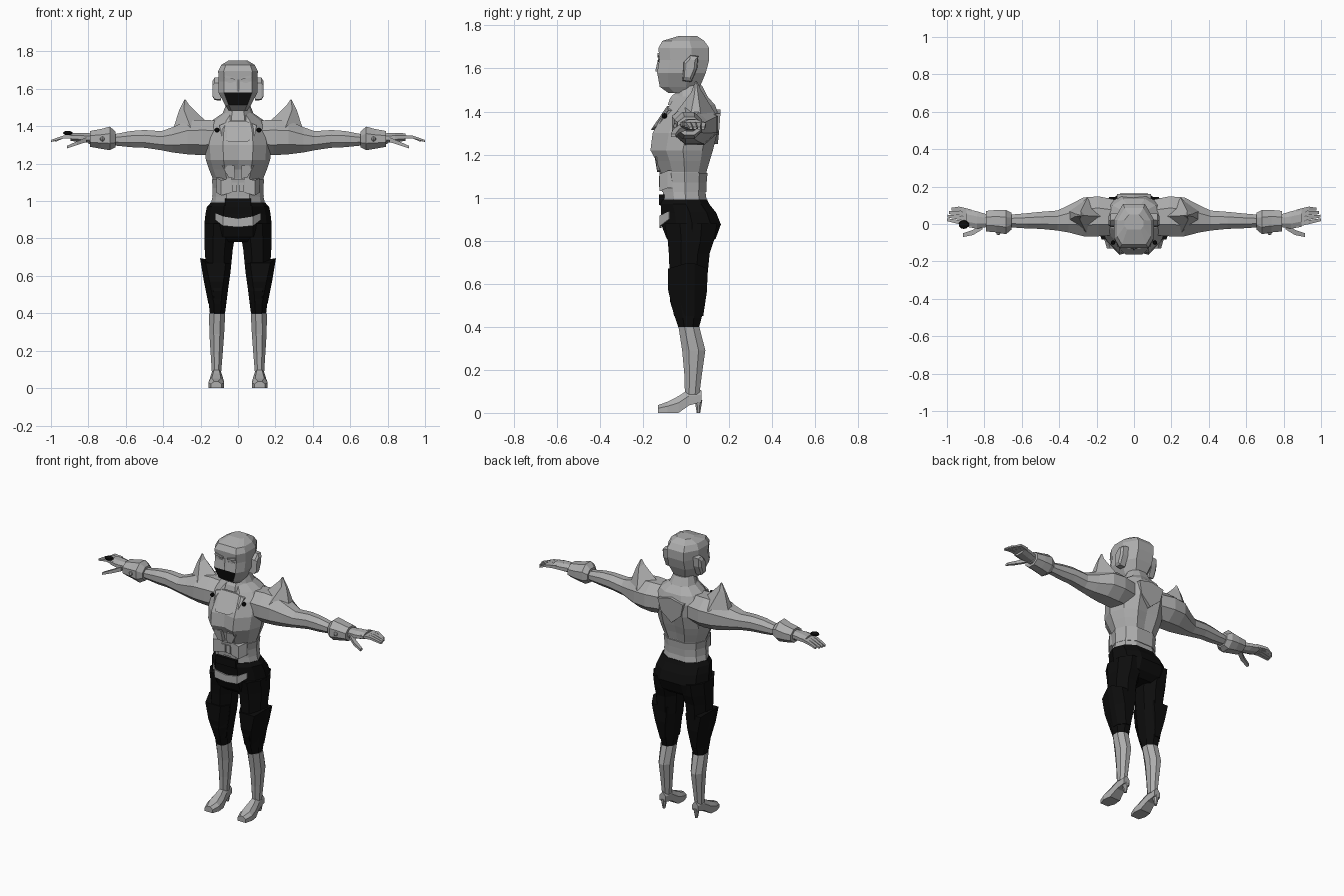
import bpy, bmesh, math
from mathutils import Vector


def material(name, v):
    m = bpy.data.materials.new(name)
    m.diffuse_color = (v, v, v, 1)
    return m


GREY = material("light grey", 0.42)
BLACK = material("black", 0.004)


def loft(name, rings, mat=GREY, paint=None):
    """Skin a list of equal-length closed rings and cap both ends."""
    bm = bmesh.new()
    vs = [[bm.verts.new(p) for p in r] for r in rings]
    n = len(rings[0])
    for i in range(len(vs) - 1):
        for j in range(n):
            k = (j + 1) % n
            f = bm.faces.new((vs[i][j], vs[i][k], vs[i + 1][k], vs[i + 1][j]))
            if paint and paint(f.calc_center_median()):
                f.material_index = 1
    bm.faces.new(vs[0])
    bm.faces.new(vs[-1])
    bmesh.ops.recalc_face_normals(bm, faces=bm.faces)
    me = bpy.data.meshes.new(name)
    bm.to_mesh(me)
    bm.free()
    me.materials.append(mat)
    me.materials.append(BLACK)
    ob = bpy.data.objects.new(name, me)
    bpy.context.collection.objects.link(ob)
    return ob


def body_ring(z, w, yf, yb, notch=0.0, cx=0.0):
    """Twelve-sided body section with a broad front and back."""
    d = yb - yf
    half = [(.45, yf), (.85, yf + .25 * d), (1, yf + .52 * d), (.82, yb - .17 * d), (.42, yb)]
    pts = [(cx, yf + notch, z)] + [(cx + a * w, y, z) for a, y in half]
    return pts + [(cx, yb - notch * .4, z)] + [(cx - a * w, y, z) for a, y in reversed(half)]


def head_ring(z, w, yf, yb):
    d = yb - yf
    half = [(.72, yf), (1, yf + .22 * d), (1, yb - .35 * d), (.55, yb)]
    return [(a * w, y, z) for a, y in half] + [(-a * w, y, z) for a, y in reversed(half)]


def oct_z(z, x0, x1, y0, y1, s=1):
    """Eight-sided section of an upright limb."""
    return [(s * ((x0 + x1) / 2 + (x1 - x0) / 2 * 1.08 * math.cos(a)),
             (y0 + y1) / 2 + (y1 - y0) / 2 * 1.08 * math.sin(a), z)
            for a in [math.pi / 8 + i * math.pi / 4 for i in range(8)]]


def oct_x(x, y0, y1, z0, z1, s=1):
    """Eight-sided section of a sideways limb."""
    return [(s * x, p[0], p[1]) for p in [(q[0], q[1]) for q in oct_z(0, y0, y1, z0, z1)]]


def box(name, x, y, z, mat=GREY):
    return loft(name, [[(x[0], y[0], h), (x[1], y[0], h), (x[1], y[1], h), (x[0], y[1], h)] for h in z], mat)


def finger(name, pts, r, s):
    """Tapered four-sided finger along a short path."""
    rings = []
    for i, p in enumerate(pts):
        q = r * (1 - .22 * i)
        rings.append([(s * p[0], p[1] + a * q, p[2] + b * q * .7)
                      for a, b in ((-1, -1), (1, -1), (1, 1), (-1, 1))])
    return loft(name, rings)


# Torso and neck
loft("torso", [body_ring(*r) for r in [
    (.96, .150, -.105, .100, .0), (1.03, .135, -.108, .090, .004), (1.12, .135, -.118, .095, .012),
    (1.17, .155, -.138, .110, .025), (1.22, .172, -.165, .125, .022), (1.30, .178, -.155, .145, .02),
    (1.38, .168, -.112, .152, .01), (1.43, .140, -.075, .135, .0), (1.47, .082, -.055, .100, .0),
    (1.52, .062, -.045, .075, .0)]])
loft("neck_collar", [body_ring(z, w, f, b) for z, w, f, b in [
    (1.43, .080, -.085, .10), (1.46, .074, -.075, .095), (1.48, .066, -.06, .085)]])
# Waist belt and its front plates
loft("belt", [body_ring(z, w, f, b) for z, w, f, b in [
    (1.025, .138, -.112, .094), (1.07, .135, -.116, .096), (1.115, .140, -.122, .100)]])
for s in (-1, 1):
    loft("belt_plate", [[(s * .035, -.122, z0), (s * .09, -.122, z0 - .015), (s * .115, -.085, z0),
                         (s * .115, -.06, z0), (s * .035, -.09, z0)] for z0 in (1.045, 1.125)])
    loft("abdomen_plate", [[(s * .005, y, 1.05), (s * .032, y, 1.05), (s * .032, y, 1.10),
                            (s * .005, y, 1.10)] for y in (-.126, -.1)])
    # Lower chest muscle
    loft("rib_plate", [[(s * .015, y, 1.12), (s * .05, y, 1.125), (s * .085, y - .008, 1.19),
                        (s * .02, y - .012, 1.19)] for y in (-.134, -.10)])
    # Collar studs
    bpy.ops.mesh.primitive_uv_sphere_add(segments=8, ring_count=5, radius=.013, location=(s * .112, -.1, 1.38))
    bpy.context.object.name = "collar_stud"
    bpy.context.object.data.materials.append(BLACK)

# Bib plate on the upper chest
bib = [(-.10, 1.405), (-.085, 1.34), (-.045, 1.315), (.045, 1.315), (.085, 1.34), (.10, 1.405), (.05, 1.425), (-.05, 1.425)]
loft("chest_bib", [[(x, -.108 - (1.39 - z) * .68 - o + .02 * (abs(x) > .07), z) for x, z in bib] for o in (.004, -.03)])

# Head with a dark mouth cover
loft("head", [head_ring(*r) for r in [
    (1.485, .050, -.080, .045), (1.515, .070, -.122, .065), (1.580, .104, -.134, .092),
    (1.640, .104, -.124, .108), (1.695, .106, -.128, .108), (1.728, .090, -.110, .085),
    (1.752, .050, -.030, .050)]],
    paint=lambda c: c.y < -.11 and 1.52 < c.z < 1.57 and abs(c.x) < .02)
loft("nose", [[(-.012, -.128, z), (0, y, z), (.012, -.128, z)] for z, y in ((1.585, -.143), (1.65, -.129))])
for s in (-1, 1):
    loft("brow", [[(s * .015, y, 1.65), (s * .075, y, 1.66), (s * .07, y, 1.673), (s * .015, y, 1.66)]
                  for y in (-.133, -.11)])
    loft("eye", [[(s * .02, y, 1.637), (s * .045, y, 1.63), (s * .068, y, 1.64), (s * .045, y, 1.646)]
                 for y in (-.129, -.11)])
    loft("ear_guard", [[(s * x, .01 + a * k, 1.6 + b * k) for a, b in
                        ((-.025, -.055), (.015, -.06), (.04, .0), (.045, .055), (.01, .06), (-.02, .03))]
                       for x, k in ((.09, 1.05), (.125, 1), (.136, .7))])

# Hips, belt buckle and pale front patch
loft("hips", [body_ring(*r) for r in [
    (.992, .145, -.110, .098), (.97, .166, -.118, .108), (.93, .174, -.115, .140), (.875, .180, -.115, .162),
    (.81, .178, -.090, .138), (.78, .10, -.06, .10)]], BLACK)
box("buckle", (-.07, .07), (-.125, -.08), (.965, 1.015), BLACK)
patch = [(-.12, -.08, .935, .90), (-.08, -.122, .918, .868), (0, -.123, .905, .86),
         (.08, -.122, .918, .868), (.12, -.08, .935, .90)]
loft("front_patch", [[(x, y, t), (x, y, b), (x, y + .009, b), (x, y + .009, t)] for x, y, t, b in patch])

for s in (-1, 1):
    # Trouser leg
    loft("trouser_leg", [oct_z(*r, s) for r in [
        (.88, .02, .178, -.10, .145), (.80, .018, .180, -.085, .13), (.74, .028, .178, -.08, .11),
        (.62, .040, .170, -.075, .098), (.52, .054, .162, -.075, .09), (.44, .064, .155, -.05, .072),
        (.395, .070, .150, -.035, .06)]], BLACK)
    # Flared thigh guard
    loft("thigh_guard", [[(s * x, y, z + t * (x > .18)) for x, y in
                          ((x0, -.03), (x0 + .03, y0), (x1 - .03, y0), (x1, 0), (x1, .04), (x1 - .03, y1), (x0 + .03, y1))]
                         for z, x0, x1, y0, y1, t in [(.67, .036, .203, -.083, .10, .025),
                                                      (.57, .048, .182, -.083, .098, 0),
                                                      (.45, .064, .158, -.055, .08, 0)]], BLACK)
    # Boot shaft
    loft("boot_shaft", [oct_z(*r, s) for r in [
        (.40, .068, .155, -.035, .062), (.29, .074, .153, -.018, .09), (.18, .082, .146, -.008, .074),
        (.085, .090, .140, -.005, .062)]])
    # Foot and heel
    loft("boot_foot", [[(s * x0, y, z0), (s * x1, y, z0), (s * x1, y, z0 + .6 * (z1 - z0)),
                        (s * (x1 - .018), y, z1), (s * (x0 + .018), y, z1), (s * x0, y, z0 + .6 * (z1 - z0))]
                       for y, x0, x1, z0, z1 in [(-.130, .088, .145, 0, .036), (-.085, .074, .158, 0, .052),
                                                 (-.035, .078, .152, 0, .078), (.015, .088, .142, .035, .11),
                                                 (.072, .094, .136, .05, .105)]])
    loft("boot_heel", [oct_z(z, .115 - r, .115 + r, .058 - r, .058 + r, s) for z, r in ((0, .008), (.06, .018))])

    # Arm
    loft("arm", [oct_x(*r, s) for r in [
        (.10, -.06, .13, 1.25, 1.43), (.19, -.066, .148, 1.245, 1.435), (.27, -.066, .142, 1.25, 1.43),
        (.35, -.045, .10, 1.26, 1.395), (.41, -.035, .072, 1.272, 1.374), (.50, -.026, .065, 1.285, 1.38),
        (.57, -.024, .058, 1.288, 1.375), (.66, -.018, .05, 1.297, 1.358), (.80, -.015, .05, 1.305, 1.36)]])
    # Shoulder spike
    loft("shoulder_spike", [[(s * x, y, z) for x, y, z in q] for q in (
        ((.165, .04, 1.42), (.25, -.055, 1.385), (.35, .02, 1.375), (.35, .07, 1.375), (.25, .14, 1.385)),
        ((.262, .045, 1.515), (.29, .025, 1.49), (.315, .04, 1.485), (.315, .055, 1.485), (.285, .07, 1.50)),
        ((.280, .045, 1.542), (.284, .042, 1.542), (.287, .044, 1.542), (.287, .048, 1.542), (.283, .05, 1.542)))])
    # Wrist cuff with a stud
    loft("wrist_cuff", [oct_x(*r, s) for r in [
        (.655, -.03, .06, 1.288, 1.372), (.685, -.055, .075, 1.272, 1.398), (.735, -.045, .075, 1.28, 1.385),
        (.79, -.04, .07, 1.29, 1.375)]])
    bpy.ops.mesh.primitive_uv_sphere_add(segments=8, ring_count=5, radius=.013, location=(s * .725, -.047, 1.332))
    bpy.context.object.name = "cuff_stud"
    bpy.context.object.data.materials.append(GREY)
    # Palm, fingers and thumb
    loft("palm", [oct_x(*r, s) for r in [
        (.78, -.015, .05, 1.31, 1.362), (.84, -.025, .068, 1.315, 1.365), (.895, -.015, .08, 1.322, 1.362)]])
    for i in range(4):
        y = -.002 + i * .022
        tip = (1.0, .996, .99, .975)[i]
        finger("finger", [(.87, y, 1.345), (.935, y * 1.1 + .012, 1.342), (tip, y * .85 + .025, 1.322)], .0135, s)
    finger("thumb", [(.81, -.01, 1.328), (.86, -.045, 1.31), (.915, -.06, 1.288)], .018, s)

# Dark ornament on one hand
bpy.ops.mesh.primitive_uv_sphere_add(segments=10, ring_count=6, radius=.028, location=(-.91, -.003, 1.364))
bpy.context.object.name = "hand_ornament"
bpy.context.object.scale = (1, .85, .4)
bpy.context.object.data.materials.append(BLACK)

# Back plate between the shoulder blades
loft("back_plate", [[(-.09, y, 1.39), (0, y, 1.41), (.09, y, 1.39), (.07, y - .006, 1.31), (0, y - .012, 1.25), (-.07, y - .006, 1.31)]
                    for y in (.12, .16)])
